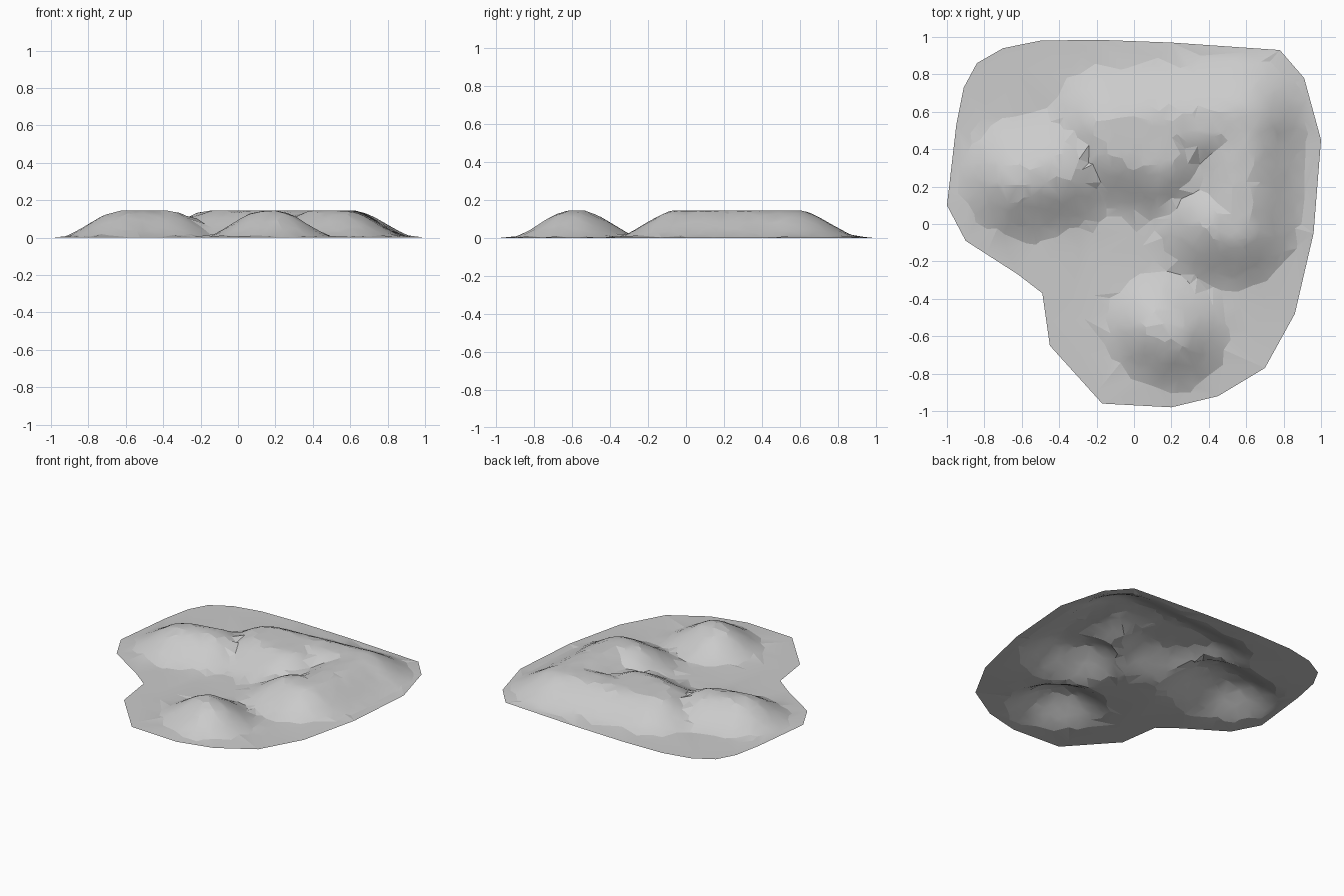
import bpy
import random
from mathutils import Vector
from mathutils.geometry import delaunay_2d_cdt, intersect_point_line

if "Cube" in bpy.data.objects:
    bpy.data.objects.remove(bpy.data.objects["Cube"])
random.seed(4)

PEAK = 0.145
STEP = 0.055

# Ground border, counter-clockwise
border = [(-1, .1), (-.9, -.09), (-.62, -.27), (-.49, -.37), (-.45, -.65),
          (-.17, -.96), (.2, -.98), (.45, -.92), (.7, -.77), (.86, -.48),
          (.96, -.05), (1, .45), (.91, .78), (.78, .93), (.2, .97), (-.2, .985),
          (-.5, .98), (-.7, .94), (-.84, .86), (-.91, .73), (-.95, .53)]

# Ridge lines: start, end, flat half-width, slope length
ridges = [
    ((-.6, .24), (-.4, .28), .05, .3),     # west hill
    ((-.12, .5), (.58, .55), .06, .31),    # back ridge
    ((-.08, .42), (.14, .37), .07, .3),    # back ridge, south shoulder
    ((.58, .52), (.56, .05), .05, .3),     # east arm
    ((.44, 0), (.55, -.02), .05, .3),      # end of east arm
    ((.14, -.56), (.2, -.6), .03, .29),    # front hill
]


def height(p):
    """Tallest ridge at a point, with rounded crests and feet."""
    top = 0
    for a, b, core, slope in ridges:
        a, b = Vector(a), Vector(b)
        near, t = intersect_point_line(p, a, b)
        near = a.lerp(b, min(max(t, 0), 1))
        s = 1 - ((p - near.to_2d()).length - core) / slope
        s = min(max(s, 0), 1)
        smooth = s * s * (3 - 2 * s)
        top = max(top, PEAK * (0.55 * smooth + 0.45 * s))
    return top


# Scattered points inside the border
points = [Vector(p) for p in border]
count = int(2 / STEP)
for i in range(count):
    for j in range(count):
        p = Vector((i * STEP - 1 + random.uniform(0, STEP),
                    j * STEP - 1 + random.uniform(0, STEP)))
        if height(p) > 0 or random.random() < 0.1:
            points.append(p)
edges = [(i, (i + 1) % len(border)) for i in range(len(border))]
flat, _, faces, *_ = delaunay_2d_cdt(points, edges, [], 1, 1e-5)

# Terrain sheet
mesh = bpy.data.meshes.new("terrain")
mesh.from_pydata([(p.x, p.y, height(p)) for p in flat], [], faces)
terrain = bpy.data.objects.new("terrain", mesh)
bpy.context.collection.objects.link(terrain)

grey = bpy.data.materials.new("light grey")
grey.use_nodes = True
colour = (0.6, 0.6, 0.6, 1)
grey.diffuse_color = colour
grey.node_tree.nodes["Principled BSDF"].inputs["Base Color"].default_value = colour
mesh.materials.append(grey)

bpy.context.view_layer.objects.active = terrain
terrain.select_set(True)
bpy.ops.object.shade_smooth_by_angle(angle=0.2)
